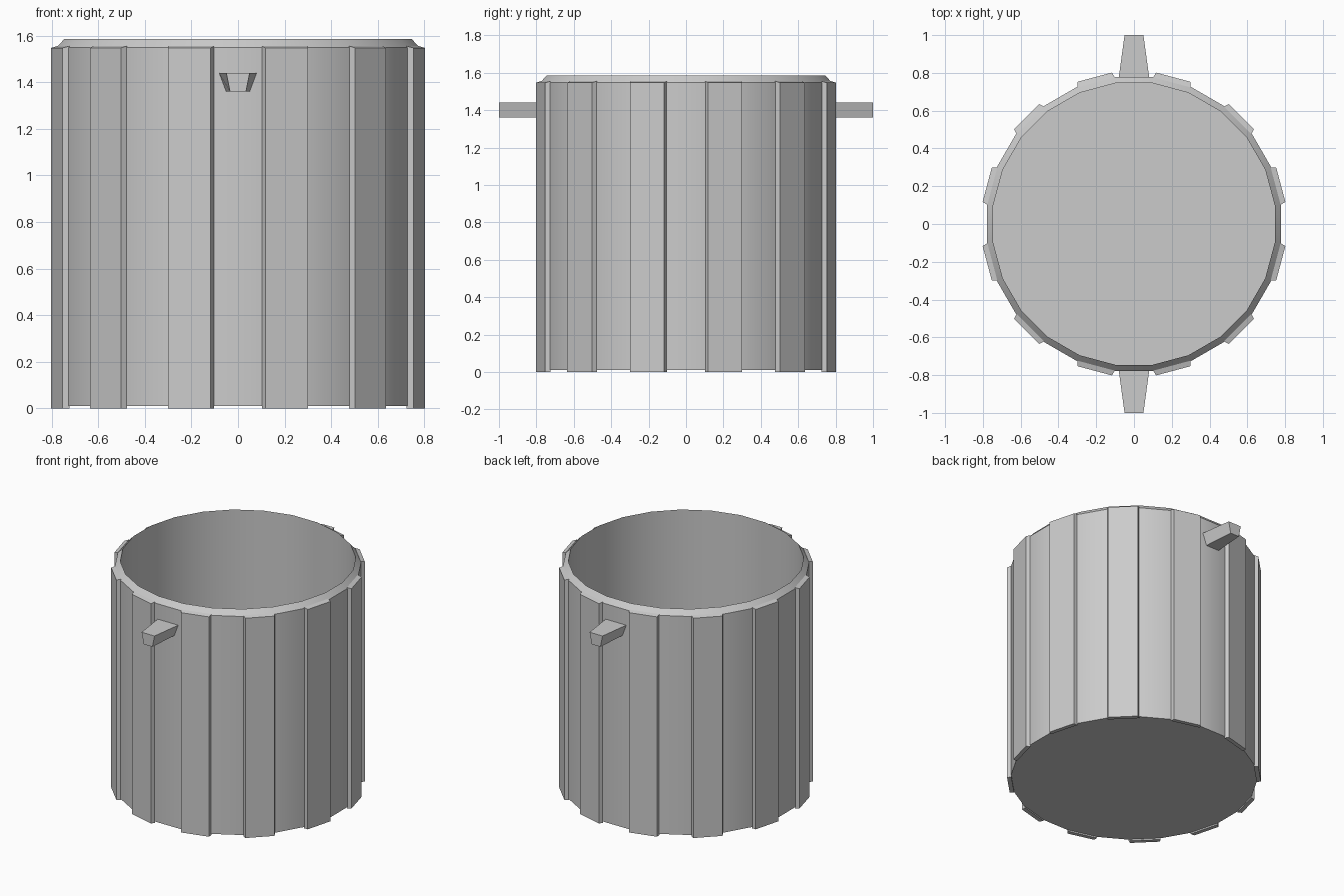
import bpy, bmesh
from math import radians, sin, cos

if "Cube" in bpy.data.objects:
    bpy.data.objects.remove(bpy.data.objects["Cube"])

SIDES = 24


def make_object(name, bm, smooth=False):
    bmesh.ops.recalc_face_normals(bm, faces=bm.faces)
    mesh = bpy.data.meshes.new(name)
    bm.to_mesh(mesh)
    bm.free()
    ob = bpy.data.objects.new(name, mesh)
    bpy.context.collection.objects.link(ob)
    if smooth:
        bpy.ops.object.select_all(action='DESELECT')
        ob.select_set(True)
        bpy.context.view_layer.objects.active = ob
        bpy.ops.object.shade_smooth_by_angle(angle=radians(30))
    return ob


def polar(r, deg, z):
    return (r * cos(radians(deg)), r * sin(radians(deg)), z)


def add_prism(bm, near, far):
    """Closed solid between two quads."""
    a = [bm.verts.new(p) for p in near]
    b = [bm.verts.new(p) for p in far]
    bm.faces.new(a)
    bm.faces.new(b[::-1])
    for i in range(4):
        j = (i + 1) % 4
        bm.faces.new((a[i], b[i], b[j], a[j]))


# Hollow drum with bevelled rim: outer bottom, shoulder, lip, inner floor
bm = bmesh.new()
profile = [(0.786, 0.01), (0.786, 1.548), (0.752, 1.585), (0.752, 0.03)]
rings = [[bm.verts.new(polar(r, 7.5 + 360 / SIDES * i, z)) for i in range(SIDES)]
         for r, z in profile]
for lower, upper in zip(rings, rings[1:]):
    for i in range(SIDES):
        j = (i + 1) % SIDES
        bm.faces.new((lower[i], lower[j], upper[j], upper[i]))
bm.faces.new(rings[0])
bm.faces.new(rings[-1])
make_object("drum", bm, smooth=True)

# Twelve raised staves on every other side
bm = bmesh.new()
for k in range(12):
    mid = 15 + 30 * k
    near = [polar(0.783, mid - 7.5, 0), polar(0.783, mid + 7.5, 0),
            polar(0.783, mid + 7.5, 1.555), polar(0.783, mid - 7.5, 1.555)]
    far = [polar(0.81, mid - 6.7, 0), polar(0.81, mid + 6.7, 0),
           polar(0.81, mid + 6.7, 1.547), polar(0.81, mid - 6.7, 1.547)]
    add_prism(bm, near, far)
make_object("staves", bm)

# Tapered lugs at front and back
for name, side in (("front_lug", -1), ("back_lug", 1)):
    bm = bmesh.new()

    def section(top, bottom, y):
        return [(x, side * y, z) for x, z in
                ((-bottom, 1.36), (bottom, 1.36), (top, 1.44), (-top, 1.44))]

    add_prism(bm, section(0.082, 0.052, 0.765), section(0.05, 0.034, 1.0))
    make_object(name, bm)
